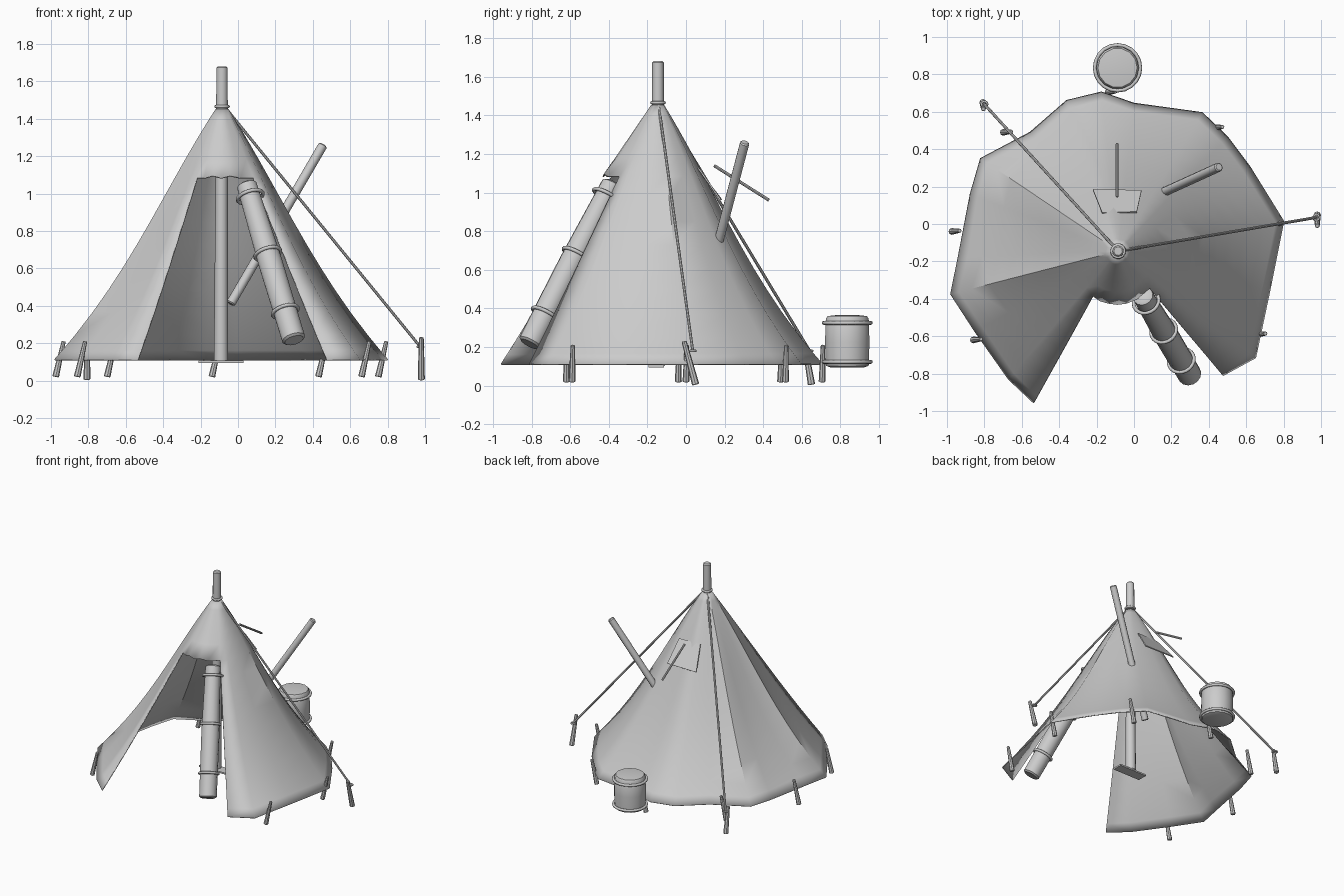
import bpy, bmesh, math
from mathutils import Vector

if "Cube" in bpy.data.objects:
    bpy.data.objects.remove(bpy.data.objects["Cube"])

def finish(name, bm, smooth=True):
    bmesh.ops.recalc_face_normals(bm, faces=bm.faces)
    me = bpy.data.meshes.new(name)
    bm.to_mesh(me)
    bm.free()
    ob = bpy.data.objects.new(name, me)
    bpy.context.collection.objects.link(ob)
    if smooth:
        bpy.ops.object.select_all(action='DESELECT')
        ob.select_set(True)
        bpy.context.view_layer.objects.active = ob
        bpy.ops.object.shade_smooth_by_angle(angle=math.radians(40))
    return ob

def orient(ob, p, axis):
    ob.location = p
    ob.rotation_mode = 'QUATERNION'
    ob.rotation_quaternion = Vector((0, 0, 1)).rotation_difference(Vector(axis))

def lathe(name, profile, n, p, axis=(0, 0, 1)):
    """Turn (radius, height) points around an axis starting at p."""
    bm = bmesh.new()
    rings = []
    for r, h in profile:
        rings.append([bm.verts.new((r * math.cos(2 * math.pi * i / n),
                                    r * math.sin(2 * math.pi * i / n), h)) for i in range(n)])
    for a, b in zip(rings, rings[1:]):
        for i in range(n):
            j = (i + 1) % n
            bm.faces.new((a[i], a[j], b[j], b[i]))
    bm.faces.new(rings[0][::-1])
    bm.faces.new(rings[-1])
    ob = finish(name, bm)
    orient(ob, p, axis)
    return ob

def rod(name, p, q, r1, r2=None, n=10):
    r2 = r1 if r2 is None else r2
    d = Vector(q) - Vector(p)
    L, b = d.length, min(r1, r2) * 0.25
    return lathe(name, [(r1 - b, 0), (r1, b), (r2, L - b), (r2 - b, L)], n, p, d)

def hoop(name, p, axis, R, r, n=20):
    bpy.ops.mesh.primitive_torus_add(major_radius=R, minor_radius=r,
                                     major_segments=n, minor_segments=8)
    ob = bpy.context.object
    ob.name = name
    orient(ob, p, axis)
    bpy.ops.object.shade_smooth_by_angle(angle=math.radians(60))

# canvas: outline at the hem with sag amount; door columns stop high up
AX, AY, TOP, HEM = -0.085, -0.145, 1.45, 0.11
hem = [(-.535, -.957, .1), (-.67, -.83, .3), (-.85, -.575, .45), (-.98, -.375, .4),
       (-.94, -.18, .7), (-.875, .16, .4), (-.82, .35, .35), (-.555, .49, .45),
       (-.36, .66, .45), (-.175, .705, .45), (0, .645, .45), (.365, .595, .45),
       (.5, .465, .42), (.62, .305, .42), (.8, .015, .38), (.725, -.36, .42),
       (.65, -.715, .38), (.475, -.81, .05),
       (.24, -1.0, 0), (.06, -1.07, 0), (-.1, -1.09, 0), (-.25, -1.07, 0), (-.4, -1.03, 0)]
walls = 18
steps = [0, .04, .09, .14, .2, .275, .36, .45, .54, .63, .72, .81, .9, .96, 1]
door_row = 5
bm = bmesh.new()
grid = []
for i, (x, y, sag) in enumerate(hem):
    col = []
    for k, t in enumerate(steps):
        if i >= walls and k > door_row:
            break
        s = .035 + .965 * (t - sag * t * t * (1 - t))
        z = TOP + (HEM - TOP) * t
        if k == door_row and i in (19, 21):
            z += .012
        col.append(bm.verts.new((AX + (x - AX) * s, AY + (y - AY) * s, z)))
    grid.append(col)
for i in range(len(grid)):
    a, b = grid[i], grid[(i + 1) % len(grid)]
    for k in range(min(len(a), len(b)) - 1):
        bm.faces.new((a[k], b[k], b[k + 1], a[k + 1]))
tent = finish("tent_canvas", bm)
sol = tent.modifiers.new("thickness", 'SOLIDIFY')
sol.thickness = .008
sol.offset = 0

# centre pole and its foot plate
rod("centre_pole", (AX - .006, AY, .1), (AX, AY, 1.68), .038, .03, 12)
bm = bmesh.new()
bmesh.ops.create_cube(bm, size=1)
bmesh.ops.scale(bm, vec=(.24, .08, .012), verts=bm.verts)
finish("pole_foot", bm, False).location = (-.09, -.155, .1)

# rolled door flap with three ties
top, low = Vector((.045, -.38, 1.05)), Vector((.30, -.81, .215))
axis = low - top
L = axis.length
lathe("rolled_door", [(.04, 0), (.055, .01), (.066, L * .5), (.064, L - .01), (.052, L)], 14, top, axis)
for f in (.08, .445, .815):
    hoop("door_tie", top + axis * f, axis, .07, .01)

# slanted log passing through the canvas
rod("slanted_log", (-.04, .08, .41), (.455, .305, 1.26), .025, n=10)

# rear vent flap with its prop stick
bm = bmesh.new()
v = [bm.verts.new(c) for c in ((-.17, .055, 1.125), (.015, .06, 1.125), (.04, .175, .96), (-.22, .18, .96))]
bm.faces.new(v)
vent = finish("vent_flap", bm, False)
m = vent.modifiers.new("thickness", 'SOLIDIFY')
m.thickness = .008
rod("vent_prop", (-.09, .145, 1.14), (-.09, .43, .96), .008, n=8)

# water barrel behind the tent
c = Vector((-.088, .835, .095))
lathe("barrel", [(.09, 0), (.114, .008), (.118, .13), (.114, .25), (.105, .265), (.06, .27)], 14, c)
for h in (.028, .23):
    hoop("barrel_hoop", c + Vector((0, 0, h)), (0, 0, 1), .122, .010)

# guy ropes with stakes
for foot, pb, pt in (((.975, .035, .18), (.98, .05, .005), (.98, -.01, .23)),
                     ((-.80, .64, .18), (-.808, .65, .005), (-.805, .615, .21))):
    rod("guy_rope", (AX, AY, 1.48), foot, .008, n=8)
    rod("guy_stake", pb, pt, .019, .013, 8)
    hoop("guy_knot", Vector(foot), (0, 0, 1), .016, .006, 10)
hoop("rope_lashing", (AX, AY, 1.465), (0, 0, 1), .034, .008, 14)

# hem pegs, all leaning the same way
for x, y in ((-.955, -.04), (-.84, -.62), (-.68, .49), (-.12, .705),
             (.45, .515), (.68, -.59), (.77, 0)):
    rod("hem_peg", (x - .02, y, .02), (x + .023, y + .004, .21), .018, .011, 8)
